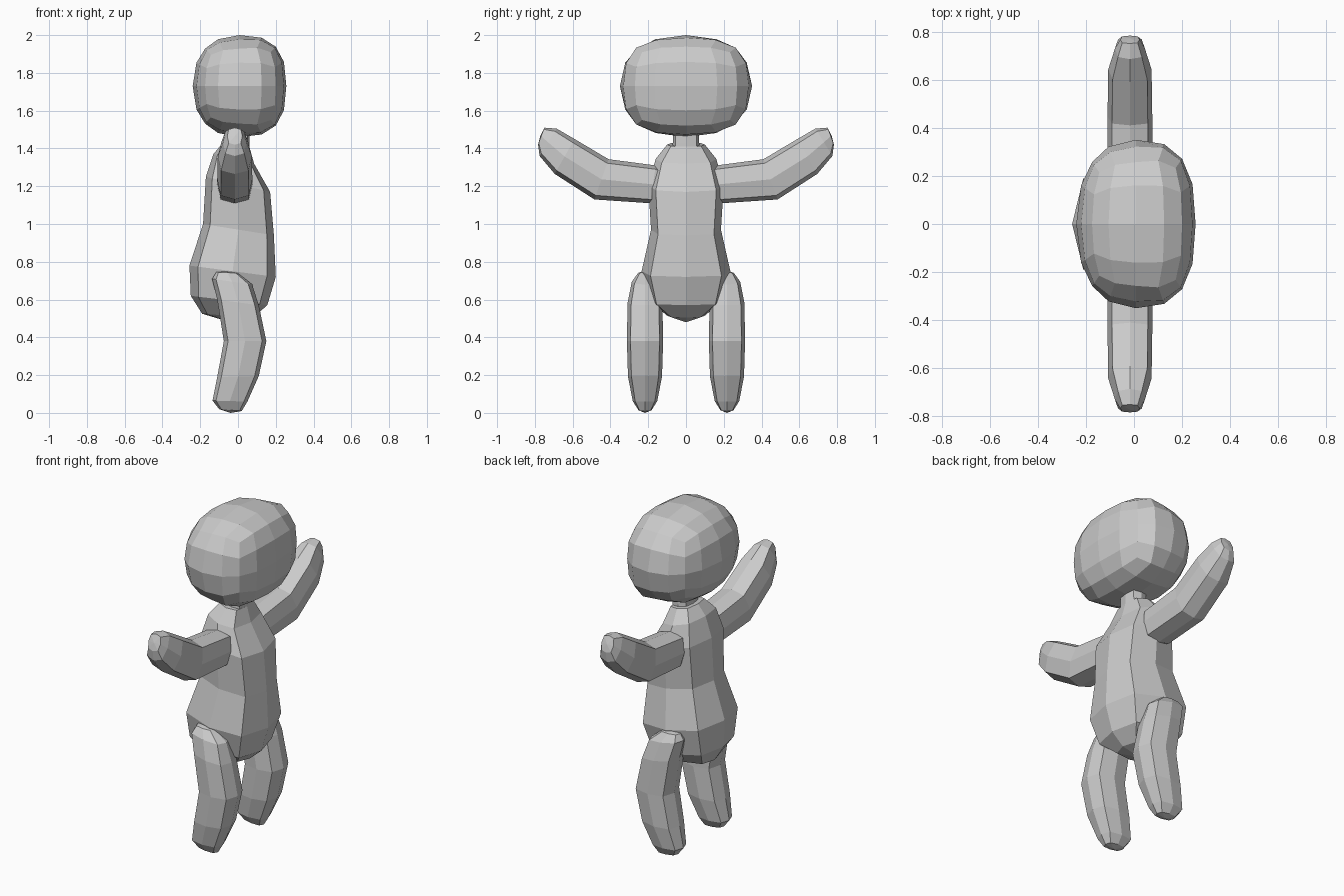
import bpy, bmesh
from mathutils import Vector

if "Cube" in bpy.data.objects:
    bpy.data.objects.remove(bpy.data.objects["Cube"])

mat = bpy.data.materials.new("plain grey")
mat.diffuse_color = (0.6, 0.6, 0.6, 1)
mat.use_nodes = True
mat.node_tree.nodes["Principled BSDF"].inputs["Base Color"].default_value = mat.diffuse_color

OCT = [(1, 0), (.8, .8), (0, 1), (-.8, .8), (-1, 0), (-.8, -.8), (0, -1), (.8, -.8)]


def finish(name, bm, mirror=False):
    bmesh.ops.recalc_face_normals(bm, faces=bm.faces[:])
    me = bpy.data.meshes.new(name)
    bm.to_mesh(me)
    bm.free()
    me.materials.append(mat)
    ob = bpy.data.objects.new(name, me)
    bpy.context.collection.objects.link(ob)
    if mirror:
        m = ob.modifiers.new("mirror", 'MIRROR')
        m.use_axis = (False, True, False)
        m.use_mirror_merge = False
    return ob


def loft(name, rings, place, start, end, mirror=False):
    """Eight-sided body. Ring = two outline points (a, b) in the side plane
    and a half width across it. start/end are the cap centre points."""
    bm = bmesh.new()
    loops = []
    for ax, az, bx, bz, w in rings:
        a, b = Vector((ax, az)), Vector((bx, bz))
        c, u = (a + b) / 2, (b - a) / 2
        loops.append([bm.verts.new(place(*(c + u * s), w * t)) for s, t in OCT])
    for l0, l1 in zip(loops, loops[1:]):
        for i in range(8):
            j = (i + 1) % 8
            bm.faces.new((l0[i], l0[j], l1[j], l1[i]))
    for loop, tip in ((loops[0], start), (loops[-1], end)):
        v = bm.verts.new(place(*tip, 0))
        for i in range(8):
            bm.faces.new((loop[i], loop[(i + 1) % 8], v))
    return finish(name, bm, mirror)


# head: rounded cube sphere, flatter towards +x
bm = bmesh.new()
bmesh.ops.create_cube(bm, size=2)
bmesh.ops.subdivide_edges(bm, edges=bm.edges[:], cuts=3, use_grid_fill=True)
for v in bm.verts:
    p = 2.7 if v.co.x > 0 else 2.25
    n = sum(abs(c) ** p for c in v.co) ** (1 / p)
    d = v.co / n
    v.co = (0.008 + d.x * 0.248, d.y * 0.35, 1.73 + d.z * 0.27)
finish("head", bm)

# torso and neck, outlines read in the x-z plane
upright = lambda x, z, w: (x, w, z)
loft("torso", [
    (-.19, .525, .08, .505, .10),
    (-.25, .62, .155, .57, .195),
    (-.257, .78, .20, .72, .235),
    (-.185, 1.0, .19, .94, .185),
    (-.17, 1.25, .17, 1.17, .20),
    (-.13, 1.37, .085, 1.32, .16),
    (-.08, 1.43, .06, 1.41, .10)],
    upright, (-.04, .48), (-.01, 1.42))
loft("neck", [
    (-.06, 1.36, .06, 1.36, .075),
    (-.05, 1.43, .06, 1.43, .07),
    (-.05, 1.53, .06, 1.53, .065)],
    upright, (0, 1.35), (0, 1.54))

# arms, outlines read in the y-z plane
loft("arm", [
    (.10, 1.28, .12, 1.13, .07),
    (.16, 1.31, .19, 1.11, .093),
    (.41, 1.343, .485, 1.13, .093),
    (.59, 1.45, .695, 1.265, .09),
    (.685, 1.505, .775, 1.36, .062),
    (.75, 1.51, .783, 1.42, .04)],
    lambda y, z, w: (-.017 + w, y, z), (.09, 1.2), (.772, 1.465), True)

# legs, outlines read in the x-z plane
loft("leg", [
    (-.115, .745, 0, .74, .035),
    (-.137, .71, .075, .68, .07),
    (-.11, .60, .11, .57, .092),
    (-.075, .38, .15, .38, .096),
    (-.11, .19, .11, .195, .09),
    (-.135, .065, .05, .06, .065),
    (-.10, .02, .02, .01, .035)],
    lambda x, z, w: (x, .217 + w, z), (-.06, .75), (-.04, 0), True)
